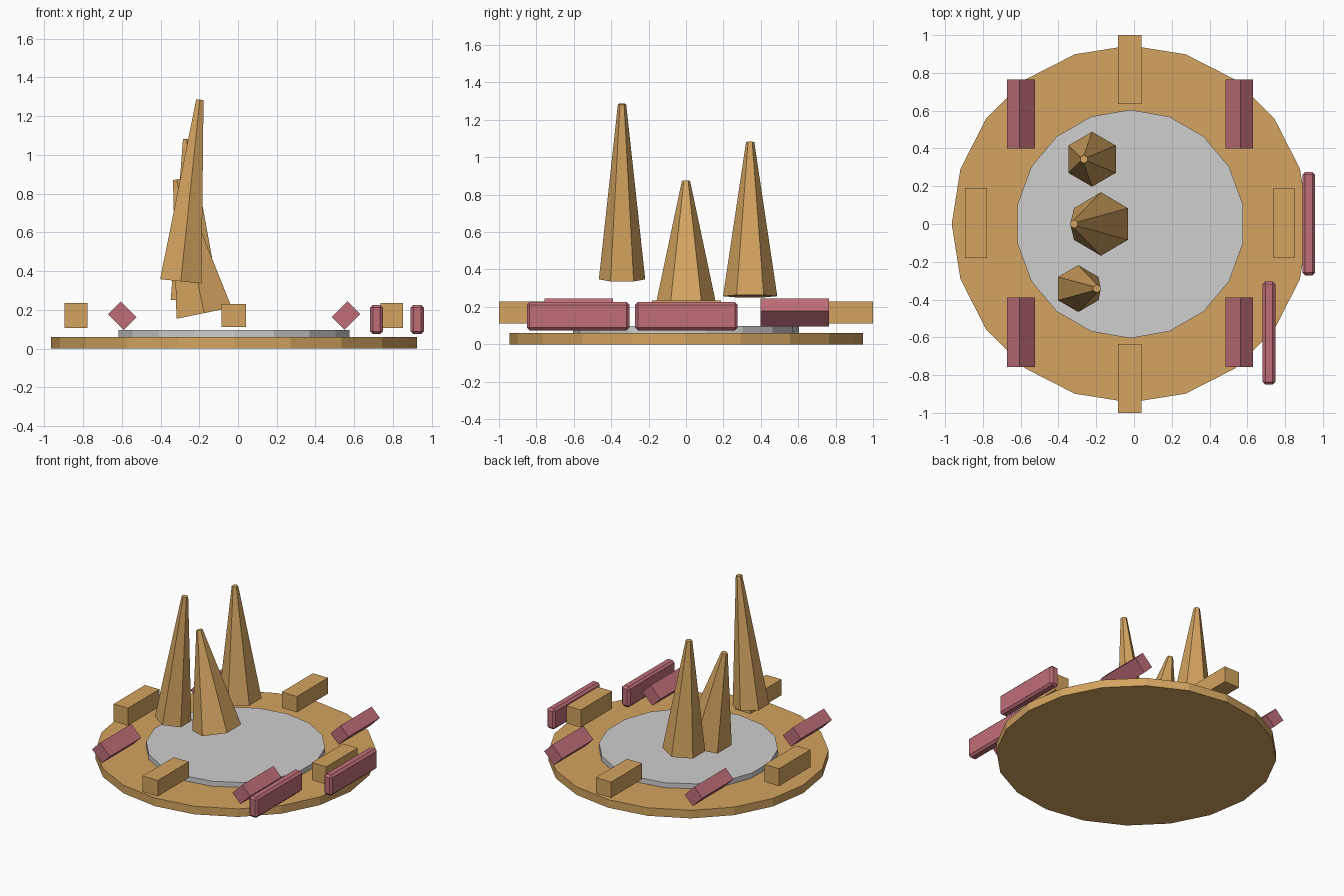
import bpy
from math import radians
from mathutils import Vector

default = bpy.data.objects.get("Cube")
if default:
    bpy.data.objects.remove(default, do_unlink=True)


def make_material(name, rgb):
    mat = bpy.data.materials.new(name)
    mat.use_nodes = True
    mat.diffuse_color = (*rgb, 1)
    mat.node_tree.nodes["Principled BSDF"].inputs["Base Color"].default_value = (*rgb, 1)
    return mat


TAN = make_material("tan", (0.66, 0.37, 0.115))
PINK = make_material("dusty pink", (0.53, 0.155, 0.19))
GREY = make_material("light grey", (0.62, 0.62, 0.62))


def finish(name, mat):
    obj = bpy.context.object
    obj.name = name
    obj.data.materials.append(mat)
    return obj


def disc(name, radius, bottom, top, sides, mat):
    bpy.ops.mesh.primitive_cylinder_add(vertices=sides, radius=radius, depth=top - bottom,
                                        location=(-0.02, 0, (bottom + top) / 2))
    return finish(name, mat)


def box(name, centre, size, mat, turn=0, bevel=0):
    bpy.ops.mesh.primitive_cube_add(size=1, location=centre, rotation=(0, radians(turn), 0))
    obj = finish(name, mat)
    obj.scale = size
    bpy.ops.object.transform_apply(location=False, rotation=False, scale=True)
    if bevel:
        mod = obj.modifiers.new("chamfer", "BEVEL")
        mod.width = bevel
        mod.segments = 1
    return obj


def spire(name, base, tip, radius):
    # Six-sided tapered column leaning from base centre to tip centre
    base, tip = Vector(base), Vector(tip)
    axis = tip - base
    bpy.ops.mesh.primitive_cone_add(vertices=6, radius1=radius, radius2=0.022,
                                    depth=axis.length, location=(base + tip) / 2)
    obj = finish(name, TAN)
    obj.rotation_mode = "QUATERNION"
    obj.rotation_quaternion = Vector((0, 0, 1)).rotation_difference(axis)
    return obj


# Ground discs
disc("base_disc", 0.945, 0, 0.06, 20, TAN)
disc("inner_disc", 0.605, 0.055, 0.097, 18, GREY)

# Leaning spires
spire("tall_spire", (-0.295, -0.342, 0.347), (-0.197, -0.342, 1.285), 0.124)
spire("middle_spire", (-0.175, 0, 0.183), (-0.317, 0, 0.873), 0.168)
spire("back_spire", (-0.222, 0.343, 0.257), (-0.265, 0.343, 1.082), 0.145)

# Tan blocks on the four sides
for side, label in ((-1, "front"), (1, "back")):
    box(label + "_block", (-0.022, side * 0.818, 0.17), (0.125, 0.365, 0.118), TAN)
for x, label in ((-0.837, "right"), (0.794, "left")):
    box(label + "_block", (x, 0.003, 0.17), (0.118, 0.368, 0.13), TAN)

# Pink bars lying on edge
for x, turn, label in ((-0.598, 45, "right"), (0.557, -45, "left")):
    for y, end in ((-0.573, "front"), (0.582, "back")):
        box(f"{end}_{label}_bar", (x, y, 0.17), (0.115, 0.367, 0.094), PINK, turn)

# Chamfered upright planks on the left side
for x, y, label in ((0.925, 0.002, "middle"), (0.715, -0.577, "front")):
    box(label + "_plank", (x, y, 0.15), (0.068, 0.548, 0.152), PINK, bevel=0.015)
